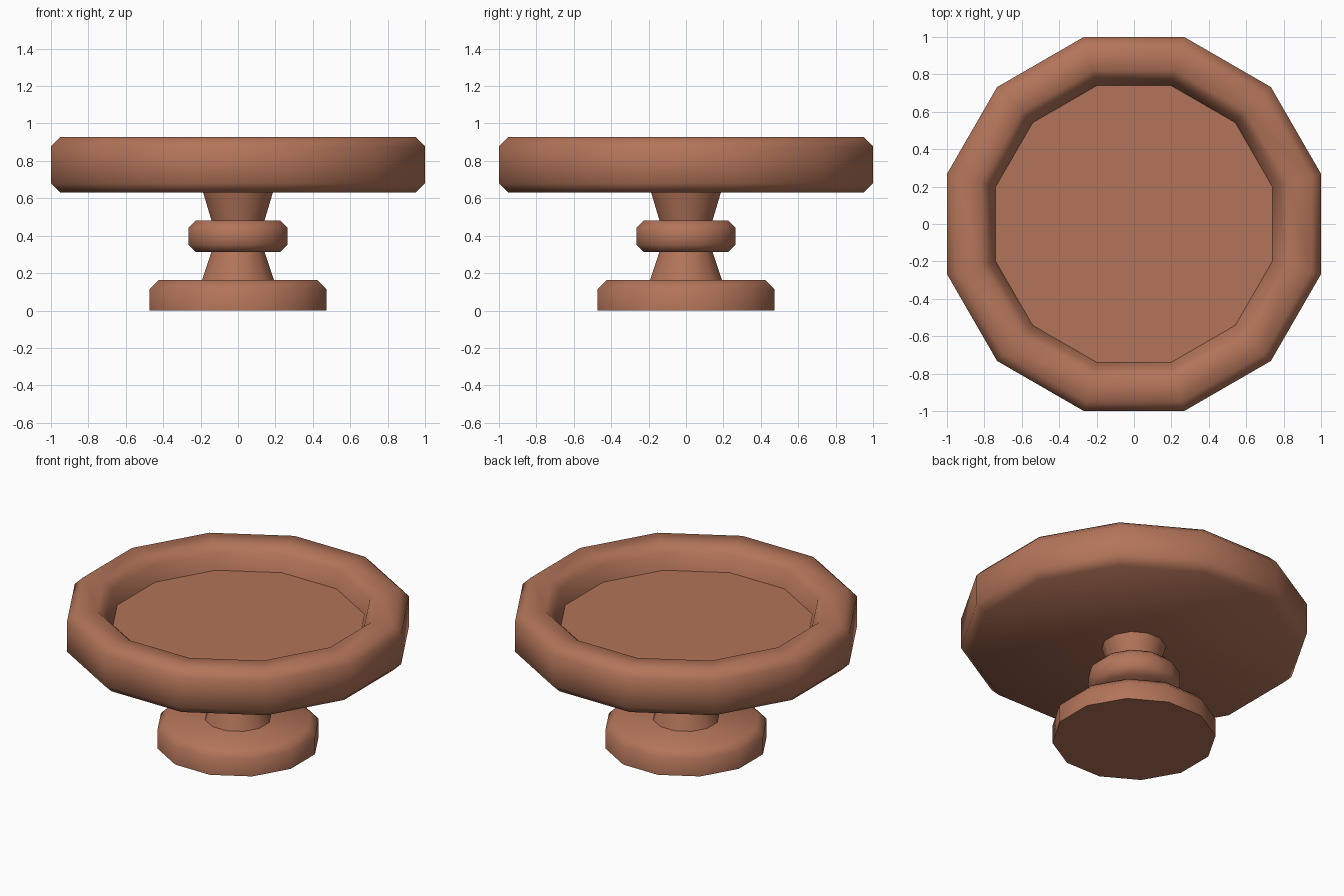
import bpy, bmesh, math

if "Cube" in bpy.data.objects:
    bpy.data.objects.remove(bpy.data.objects["Cube"])

SIDES = 12

clay = bpy.data.materials.new("terracotta")
clay.diffuse_color = (0.45, 0.175, 0.1, 1)
clay.use_nodes = True
clay.node_tree.nodes["Principled BSDF"].inputs["Base Color"].default_value = clay.diffuse_color


def lathe(name, profile, caps=True):
    """Twelve-sided turned part; profile holds (half width across flats, z), bottom to top."""
    bm = bmesh.new()
    rings = []
    for half_width, z in profile:
        r = half_width / math.cos(math.pi / SIDES)
        ring = []
        for i in range(SIDES):
            a = 2 * math.pi * (i + 0.5) / SIDES
            ring.append(bm.verts.new((r * math.cos(a), r * math.sin(a), z)))
        rings.append(ring)
    for lo, hi in zip(rings, rings[1:]):
        for i in range(SIDES):
            j = (i + 1) % SIDES
            bm.faces.new((lo[i], lo[j], hi[j], hi[i]))
    if caps:
        bm.faces.new(rings[0][::-1])
        bm.faces.new(rings[-1])
    mesh = bpy.data.meshes.new(name)
    bm.to_mesh(mesh)
    bm.free()
    mesh.materials.append(clay)
    for p in mesh.polygons:
        p.use_smooth = True
    mesh.set_sharp_from_angle(angle=math.radians(60))
    obj = bpy.data.objects.new(name, mesh)
    bpy.context.collection.objects.link(obj)
    return obj


# foot with a chamfered top edge
lathe("foot", [(0.472, 0), (0.472, 0.115), (0.424, 0.163)])

# flared stem pieces either side of the collar
lathe("lower_stem", [(0.192, 0.163), (0.142, 0.312)], caps=False)
lathe("upper_stem", [(0.142, 0.482), (0.186, 0.63)], caps=False)

# collar
lathe("collar", [(0.225, 0.312), (0.265, 0.352), (0.265, 0.442), (0.225, 0.482)])

# dish: outer wall, rim, inner wall and flat floor
lathe("dish", [(0.95, 0.63), (1.0, 0.68), (1.0, 0.877), (0.95, 0.927),
               (0.82, 0.927), (0.772, 0.88), (0.74, 0.78)])
